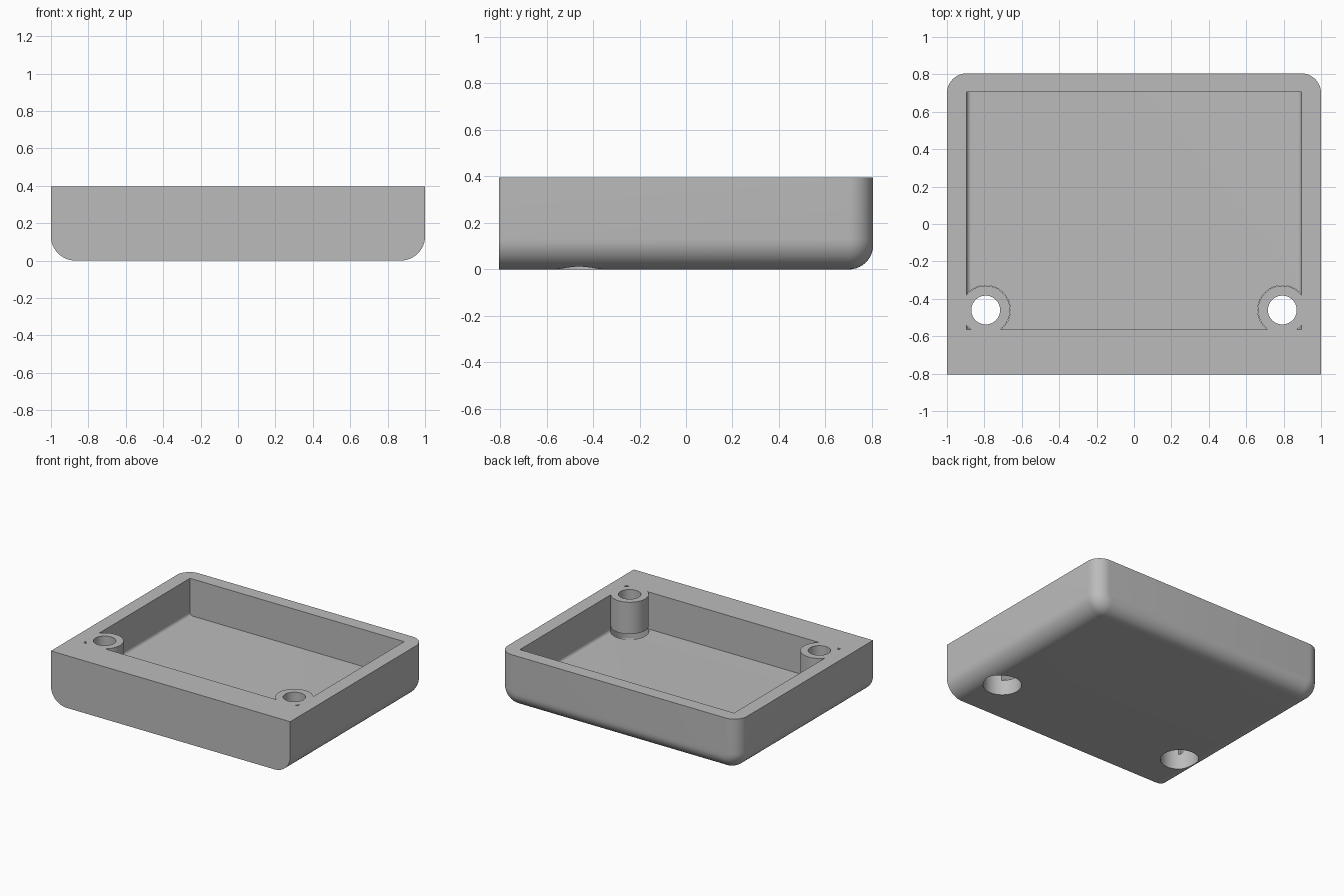
import bpy, bmesh, math
from mathutils import Matrix

if "Cube" in bpy.data.objects:
    bpy.data.objects.remove(bpy.data.objects["Cube"])

TOP, FLOOR, RECESS = 0.395, 0.115, 0.155
BACK = 0.805
SCREW_X, SCREW_Y = 0.793, -0.46

grey = bpy.data.materials.new("plain_grey")
grey.use_nodes = True
grey.diffuse_color = (0.5, 0.5, 0.5, 1)
grey.node_tree.nodes["Principled BSDF"].inputs["Base Color"].default_value = (0.5, 0.5, 0.5, 1)


def finish(name, bm):
    bmesh.ops.recalc_face_normals(bm, faces=bm.faces)
    mesh = bpy.data.meshes.new(name)
    bm.to_mesh(mesh)
    bm.free()
    mesh.materials.append(grey)
    obj = bpy.data.objects.new(name, mesh)
    bpy.context.collection.objects.link(obj)
    return obj


def trough(name, half, z0, z1, y0, y1, radius, back_radius=0, steps=12):
    """Cross-section with rounded lower corners, extruded along y."""
    pts = [(half, z1)]
    for sign in (1, -1):
        arc = []
        for i in range(steps + 1):
            a = i / steps * math.pi / 2
            arc.append((sign * (half - radius + radius * math.cos(a)),
                        z0 + radius - radius * math.sin(a)))
        pts += arc if sign > 0 else arc[::-1]
    pts.append((-half, z1))
    bm = bmesh.new()
    face = bm.faces.new([bm.verts.new((x, y0, z)) for x, z in pts])
    ext = bmesh.ops.extrude_face_region(bm, geom=[face])
    new = [g for g in ext["geom"] if isinstance(g, bmesh.types.BMVert)]
    bmesh.ops.translate(bm, verts=new, vec=(0, y1 - y0, 0))
    bmesh.ops.recalc_face_normals(bm, faces=bm.faces)
    if back_radius:
        # Round the back rim, leaving its top edge sharp
        edges = [e for e in bm.edges
                 if all(v.co.y > y1 - 1e-4 for v in e.verts)
                 and not all(v.co.z > z1 - 1e-4 for v in e.verts)]
        bmesh.ops.bevel(bm, geom=edges, offset=back_radius, segments=10,
                        profile=0.5, affect='EDGES', clamp_overlap=False)
    return finish(name, bm)


def cylinder(name, x, radius, z0, z1):
    bm = bmesh.new()
    bmesh.ops.create_cone(bm, cap_ends=True, segments=64, radius1=radius, radius2=radius,
                          depth=z1 - z0,
                          matrix=Matrix.Translation((x, SCREW_Y, (z0 + z1) / 2)))
    return finish(name, bm)


def cut(target, cutter):
    mod = target.modifiers.new("cut", 'BOOLEAN')
    mod.operation = 'DIFFERENCE'
    mod.solver = 'EXACT'
    mod.object = cutter
    bpy.context.view_layer.objects.active = target
    bpy.ops.object.modifier_apply(modifier=mod.name)
    bpy.data.objects.remove(cutter)


# Outer tray shell and its inner pocket
tray = trough("tray", 1.0, 0, TOP, -BACK, BACK, 0.13, 0.105)
pocket = trough("pocket", 0.895, FLOOR, 0.5, -0.565, 0.705, 0.025)

# Round screw posts are left standing in the pocket
for x in (-SCREW_X, SCREW_X):
    cut(pocket, cylinder("post", x, 0.13, 0.05, 0.6))
cut(tray, pocket)

# Screw bores and wide head recesses underneath
for x in (-SCREW_X, SCREW_X):
    cut(tray, cylinder("head_recess", x, 0.1315, -0.1, RECESS))
    cut(tray, cylinder("bore", x, 0.077, 0.05, 0.6))

bpy.ops.object.select_all(action='DESELECT')
tray.select_set(True)
bpy.context.view_layer.objects.active = tray
bpy.ops.object.shade_smooth_by_angle(angle=math.radians(30))
